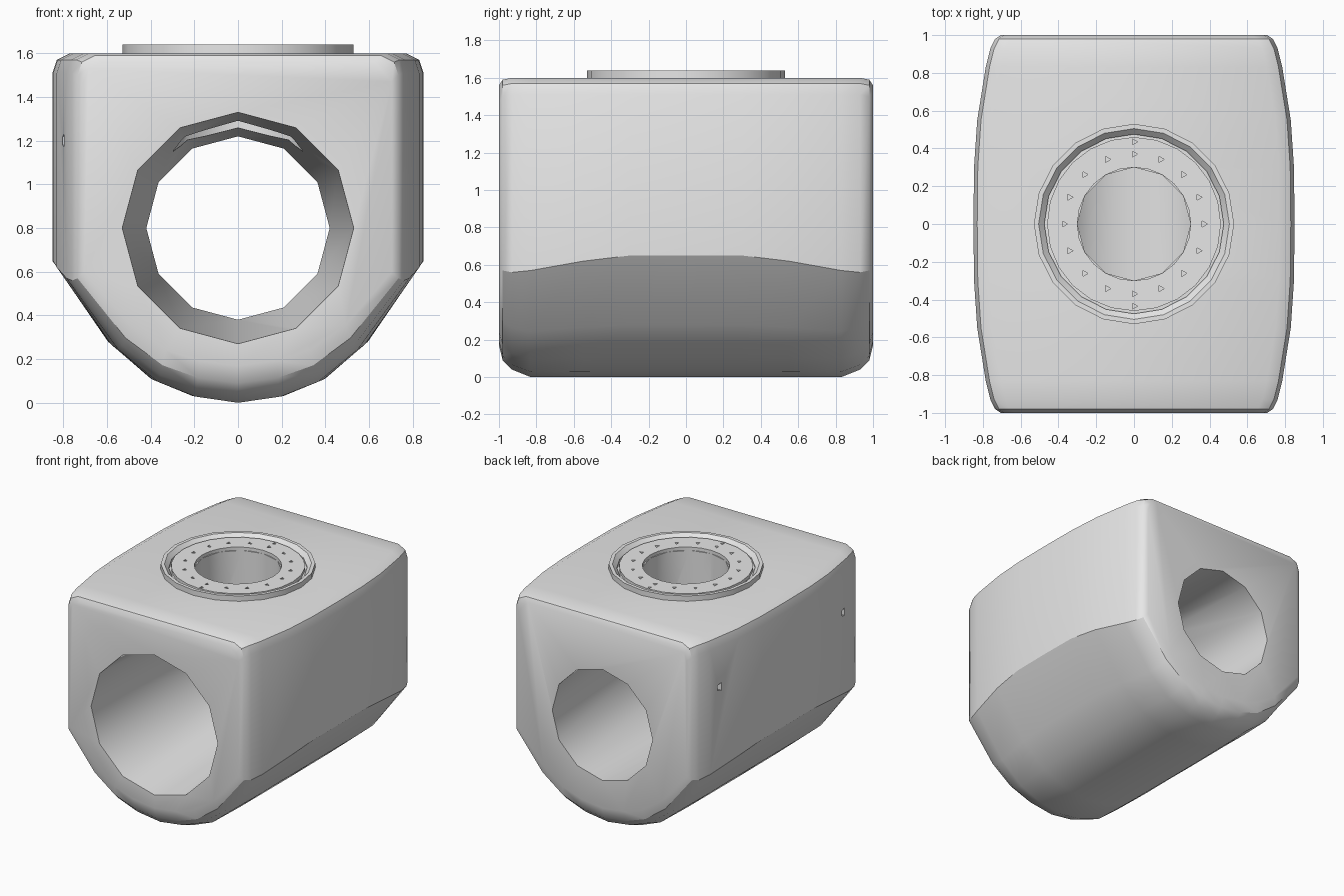
import bpy, bmesh
from math import sin, cos, pi, radians

cube = bpy.data.objects.get("Cube")
if cube:
    bpy.data.objects.remove(cube, do_unlink=True)

grey = bpy.data.materials.new("light_grey")
grey.use_nodes = True
grey.diffuse_color = (0.8, 0.8, 0.8, 1)
grey.node_tree.nodes["Principled BSDF"].inputs["Base Color"].default_value = grey.diffuse_color


def loft(name, rings, closed=False):
    """Skin a list of equal point rings; cap the ends unless closed."""
    bm = bmesh.new()
    loops = [[bm.verts.new(p) for p in ring] for ring in rings]
    n = len(loops[0])
    pairs = list(zip(loops, loops[1:]))
    if closed:
        pairs.append((loops[-1], loops[0]))
    else:
        bm.faces.new(loops[0])
        bm.faces.new(loops[-1])
    for a, b in pairs:
        for i in range(n):
            j = (i + 1) % n
            bm.faces.new((a[i], a[j], b[j], b[i]))
    bmesh.ops.recalc_face_normals(bm, faces=bm.faces)
    mesh = bpy.data.meshes.new(name)
    bm.to_mesh(mesh)
    bm.free()
    mesh.materials.append(grey)
    obj = bpy.data.objects.new(name, mesh)
    bpy.context.collection.objects.link(obj)
    return obj


def circle(r, z, sides, x=0, y=0):
    return [(x + r * cos(2 * pi * i / sides), y + r * sin(2 * pi * i / sides), z)
            for i in range(sides)]


def lathe(name, profile, sides):
    return loft(name, [circle(r, z, sides) for r, z in profile], closed=True)


def select(obj):
    bpy.ops.object.select_all(action='DESELECT')
    obj.select_set(True)
    bpy.context.view_layer.objects.active = obj


def cut(obj, cutter):
    cutter.hide_render = True
    mod = obj.modifiers.new("cut", 'BOOLEAN')
    mod.operation, mod.solver, mod.object = 'DIFFERENCE', 'EXACT', cutter
    select(obj)
    bpy.ops.object.modifier_apply(modifier=mod.name)
    bpy.data.objects.remove(cutter, do_unlink=True)


def smooth(obj, angle):
    select(obj)
    bpy.ops.object.shade_smooth_by_angle(angle=radians(angle))


# Housing: U-shaped section, barrelled along its length, rounded at both ends
def section(y, w, lift, drop, shoulder):
    belly = [(0.25, 0.05), (0.47, 0.17), (0.7, 0.43), (1, 1)]
    half = [(w * fx, lift + (shoulder - lift) * fz) for fx, fz in belly]
    half += [(w, 1.51 - drop), (w - 0.02, 1.57 - drop), (w - 0.08, 1.6 - drop)]
    outline = [(0, lift)] + half + [(-x, z) for x, z in reversed(half)]
    return [(x, y, z) for x, z in outline]


stations = [(0, 0.85, 0, 0, 0.65), (0.3, 0.847, 0, 0, 0.65), (0.55, 0.83, 0, 0, 0.62),
            (0.83, 0.785, 0, 0, 0.57), (0.93, 0.76, 0.04, 0, 0.56),
            (0.98, 0.735, 0.09, 0.01, 0.57), (1, 0.705, 0.17, 0.04, 0.6)]
rear = [section(*s) for s in stations]
front = [section(-s[0], *s[1:]) for s in reversed(stations[1:])]
housing = loft("housing", front + rear)


# Tapered bore from front to back, and the round opening in the top
def bore_ring(y, r):
    return [(x, y, 0.8 + z) for x, z, _ in circle(r, 0, 12)]


cut(housing, loft("bore_cutter", [bore_ring(-1.1, 0.5355), bore_ring(1.1, 0.4145)]))
cut(housing, loft("top_cutter", [circle(0.3, z, 12) for z in (0.9, 1.8)]))

# Small notches in the right wall
for y in (-0.74, 0.74):
    notch = [[(x, y - 0.02, 1.17), (x, y + 0.02, 1.18), (x, y + 0.02, 1.22), (x, y - 0.02, 1.23)]
             for x in (-0.9, -0.72)]
    cut(housing, loft("notch_cutter", notch))
smooth(housing, 32)

# Raised rim around the top opening
rim = lathe("turret_rim", [(0.53, 1.59), (0.53, 1.64), (0.505, 1.64), (0.475, 1.61), (0.475, 1.59)], 20)
smooth(rim, 30)

# Bolt plate inside the rim, with a circle of small holes
plate = lathe("bolt_plate", [(0.46, 1.59), (0.46, 1.625), (0.3, 1.625), (0.3, 1.59)], 24)
spots = [(0.37 * cos(k * pi / 8), 0.37 * sin(k * pi / 8)) for k in range(16)]
spots += [(0, 0.435), (0, -0.435)]
for x, y in spots:
    cut(plate, loft("bolt_cutter", [circle(0.018, z, 3, x, y) for z in (1.595, 1.7)]))
smooth(plate, 30)
